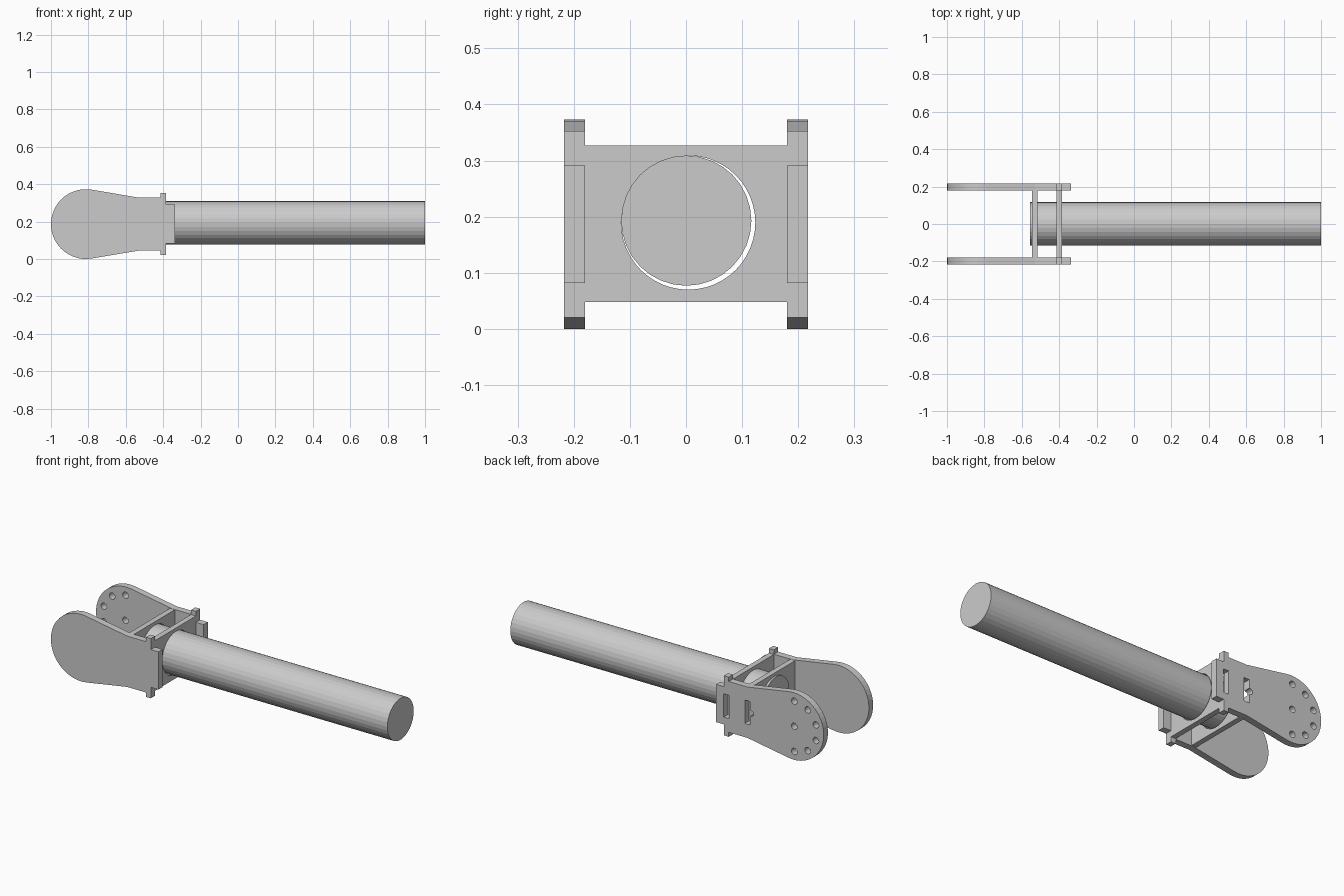
import bpy
from math import sin, cos, pi, radians
from mathutils import Matrix

if "Cube" in bpy.data.objects:
    bpy.data.objects.remove(bpy.data.objects["Cube"])

ZC = 0.1865          # height of the main axis
HX = -0.8135         # centre of the rounded plate end


def circle(cx, cy, r, n=24):
    return [(cx + r * cos(2 * pi * i / n), cy + r * sin(2 * pi * i / n)) for i in range(n)]


def rect(x0, x1, y0, y1):
    return [(x0, y0), (x1, y0), (x1, y1), (x0, y1)]


def plate(name, loops, thickness, matrix):
    """Flat plate: first loop is the outline, the others are holes."""
    cu = bpy.data.curves.new(name + "_profile", 'CURVE')
    cu.dimensions = '2D'
    cu.fill_mode = 'BOTH'
    cu.extrude = thickness / 2
    for pts in loops:
        sp = cu.splines.new('POLY')
        sp.points.add(len(pts) - 1)
        for p, (x, y) in zip(sp.points, pts):
            p.co = (x, y, 0, 1)
        sp.use_cyclic_u = True
    tmp = bpy.data.objects.new(name + "_tmp", cu)
    bpy.context.collection.objects.link(tmp)
    deps = bpy.context.evaluated_depsgraph_get()
    me = bpy.data.meshes.new_from_object(tmp.evaluated_get(deps))
    bpy.data.objects.remove(tmp)
    bpy.data.curves.remove(cu)
    me.transform(matrix)
    for poly in me.polygons:
        poly.use_smooth = False
    ob = bpy.data.objects.new(name, me)
    bpy.context.collection.objects.link(ob)
    return ob


# Side plate outline: rounded head, taper, corner tabs and narrow tail
upper = [(-0.53, 0.1415), (-0.415, 0.1415), (-0.415, 0.166), (-0.385, 0.166),
         (-0.385, 0.105), (-0.338, 0.105)]
head = [(HX + 0.1865 * cos(radians(a)), ZC + 0.1865 * sin(radians(a)))
        for a in range(80, 281, 8)]
outline = (head + [(x, ZC - d) for x, d in upper]
           + [(x, ZC + d) for x, d in reversed(upper)])

# Mounting holes and slots, only in the back plate
holes = [circle(HX - 0.005, ZC, 0.018, 16)]
holes += [circle(HX - 0.005 + 0.14 * cos(radians(a)), ZC + 0.14 * sin(radians(a)), 0.018, 16)
          for a in range(90, 271, 36)]
slot_front = rect(-0.416, -0.384, ZC - 0.065, ZC + 0.065)
notch = [(-0.546 - 0.022 * sin(radians(a)), ZC + 0.018 * cos(radians(a)))
         for a in range(0, 181, 20)]
slot_rear = rect(-0.546, -0.514, ZC - 0.065, ZC + 0.065) + notch

for name, y, cuts in (("front_side_plate", -0.1985, []),
                      ("back_side_plate", 0.1985, holes + [slot_front, slot_rear])):
    plate(name, [outline] + cuts, 0.037,
          Matrix.Translation((0, y, 0)) @ Matrix.Rotation(pi / 2, 4, 'X'))

# Cross plates with a clearance hole for the shaft
to_yz = Matrix(((0, 0, 1, 0), (1, 0, 0, 0), (0, 1, 0, 0), (0, 0, 0, 1)))
for name, x in (("outer_cross_plate", -0.40), ("inner_cross_plate", -0.53)):
    plate(name, [rect(-0.18, 0.18, 0.048, 0.327), circle(0.004, 0.1895, 0.1195, 48)],
          0.03, Matrix.Translation((x, 0, 0)) @ to_yz)

# Long round shaft
bpy.ops.mesh.primitive_cylinder_add(vertices=32, radius=0.116, depth=1.555,
                                    location=(0.2225, 0.0005, 0.193),
                                    rotation=(0, pi / 2, 0))
bpy.context.object.name = "shaft"
